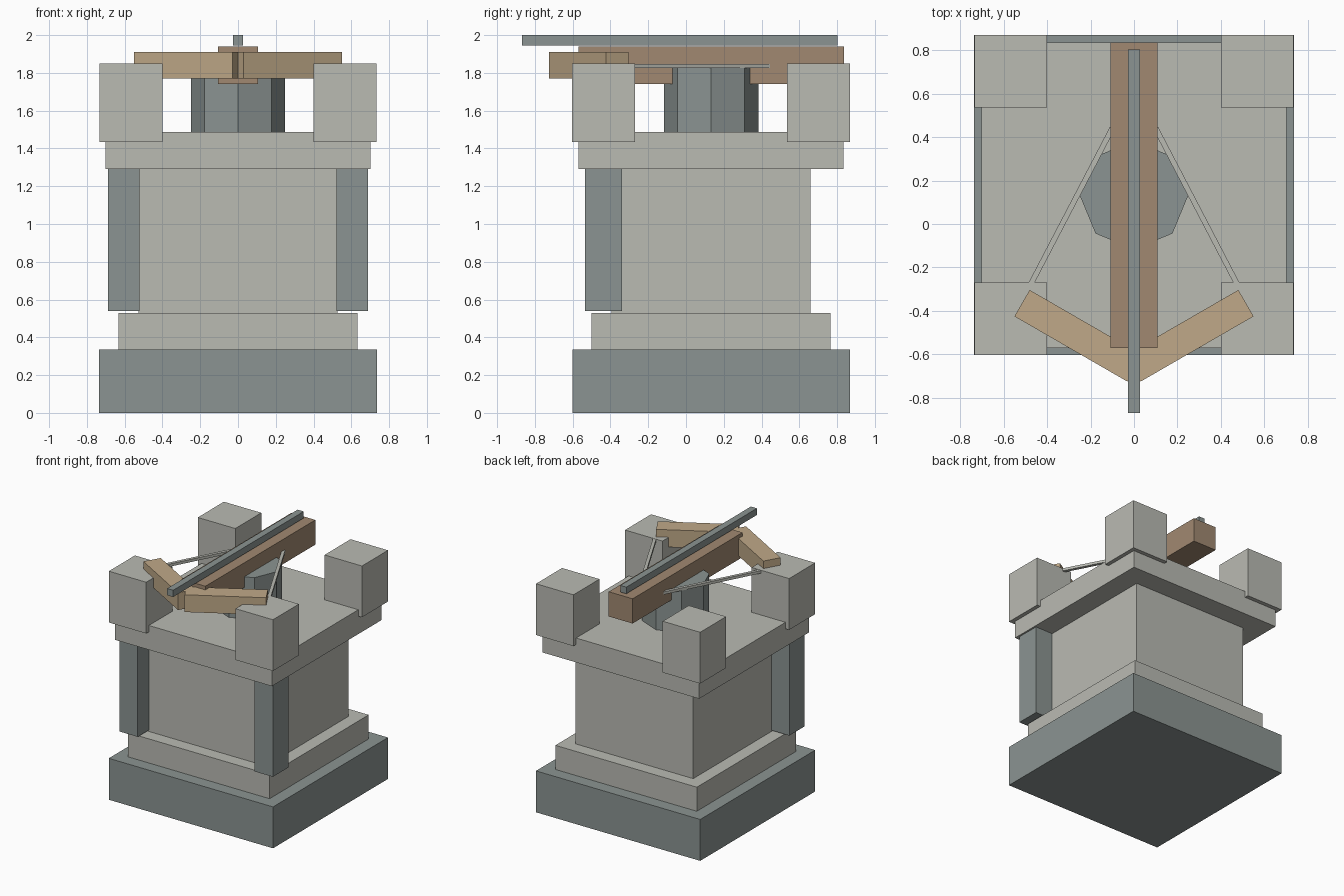
import bpy
import math
from mathutils import Vector

cube = bpy.data.objects.get("Cube")
if cube:
    bpy.data.objects.remove(cube, do_unlink=True)


def material(name, rgb):
    m = bpy.data.materials.new(name)
    m.use_nodes = True
    m.diffuse_color = (*rgb, 1)
    m.node_tree.nodes["Principled BSDF"].inputs["Base Color"].default_value = (*rgb, 1)
    return m


STONE = material("light stone", (0.49, 0.495, 0.45))
SLATE = material("dark slate", (0.258, 0.296, 0.287))
TIMBER = material("brown timber", (0.356, 0.25, 0.165))
PALE = material("pale wood", (0.527, 0.397, 0.246))

MID = 0.133  # depth of the tower's axis


def box(name, centre, size, mat, turn=0):
    bpy.ops.mesh.primitive_cube_add(size=1, location=centre, rotation=(0, 0, turn))
    ob = bpy.context.object
    ob.name = name
    ob.scale = size
    bpy.ops.object.transform_apply(location=False, rotation=False, scale=True)
    ob.data.materials.append(mat)
    return ob


def tier(name, half, z0, z1, mat):
    return box(name, (0, MID, (z0 + z1) / 2), (2 * half, 2 * half, z1 - z0), mat)


# Square tower tiers
tier("base", 0.735, 0, 0.335, SLATE)
tier("plinth", 0.633, 0.335, 0.53, STONE)
tier("tower_body", 0.527, 0.53, 1.29, STONE)
tier("platform", 0.702, 1.29, 1.487, STONE)

# Octagonal turret pedestal
bpy.ops.mesh.primitive_cylinder_add(vertices=8, radius=0.25, depth=0.36,
                                    location=(0, MID, 1.647))
pedestal = bpy.context.object
pedestal.name = "pedestal"
pedestal.data.materials.append(SLATE)

# Crossbow stock and bolt
box("stock", (0, MID, 1.84), (0.214, 1.405, 0.2), TIMBER)
box("bolt", (0, -0.033, 1.973), (0.054, 1.67, 0.054), SLATE)

# Paired parts on each side
for side, s in (("left", 1), ("right", -1)):
    box(side + "_front_pillar", (s * 0.605, -0.437, 0.915), (0.165, 0.197, 0.75), SLATE)
    for end, e in (("front", -1), ("back", 1)):
        box(f"{side}_{end}_merlon", (s * 0.567, MID + e * 0.569, 1.642),
            (0.335, 0.333, 0.415), STONE)
    box(side + "_bow_arm", (s * 0.255, -0.514, 1.84), (0.6, 0.14, 0.14), PALE,
        s * math.radians(30))
    # Bowstring from the arm tip back to the stock
    tip, nock = Vector((s * 0.518, -0.36, 1.837)), Vector((s * 0.1, 0.44, 1.837))
    run = nock - tip
    box(side + "_bowstring", (tip + nock) / 2, (run.length, 0.025, 0.022), STONE,
        math.atan2(run.y, run.x))
